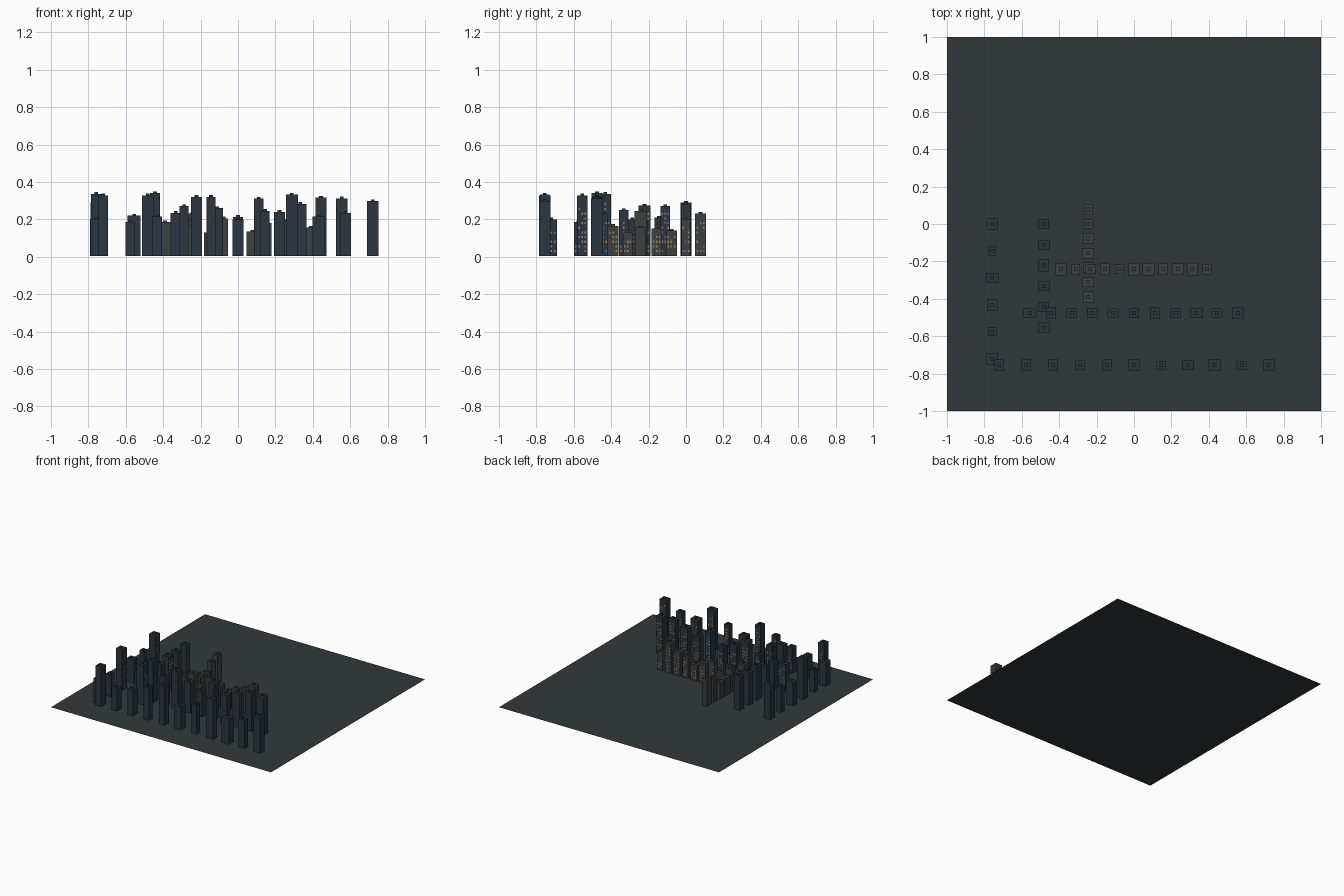
import bpy, bmesh, random
from mathutils import Matrix, Vector

if "Cube" in bpy.data.objects:
    bpy.data.objects.remove(bpy.data.objects["Cube"])

random.seed(7)


def material(name, r, g, b):
    m = bpy.data.materials.new(name)
    m.diffuse_color = (r, g, b, 1)
    m.use_nodes = True
    m.node_tree.nodes["Principled BSDF"].inputs["Base Color"].default_value = m.diffuse_color
    return m


GROUND = material("ground_grey", 0.031, 0.039, 0.043)
BLUE = material("tower_blue_grey", 0.024, 0.037, 0.052)
GREY = material("tower_grey", 0.045, 0.052, 0.055)
AMBER = material("window_amber", 0.45, 0.22, 0.07)
COOL = material("window_cool", 0.12, 0.2, 0.28)


def box(bm, x, y, z, sx, sy, sz, mat=0):
    # z is the underside of the box
    r = bmesh.ops.create_cube(bm, size=1, matrix=Matrix.Translation((x, y, z + sz / 2))
                              @ Matrix.Diagonal((sx, sy, sz, 1)))
    for f in {f for v in r["verts"] for f in v.link_faces}:
        f.material_index = mat


def pane(bm, x, y, z, facing, mat):
    # Flat window just proud of the wall
    across = Vector((0, 0.004, 0)) if facing == "x" else Vector((-0.004, 0, 0))
    up, c = Vector((0, 0, 0.006)), Vector((x, y, z))
    f = bm.faces.new([bm.verts.new(c + a * across + b * up)
                      for a, b in ((-1, -1), (1, -1), (1, 1), (-1, 1))])
    f.material_index = mat


def tower(name, x, y, w, d, h, wall, facing):
    bm = bmesh.new()
    box(bm, x, y, 0.005, w, d, h - 0.005)
    # Rooftop plant unit
    box(bm, x, y, h, 0.02, 0.02, 0.009)
    # Lit windows on the wall facing the middle of the district
    span = d if facing == "x" else w
    cols = 3
    for row in range(int((h - 0.04) / 0.025)):
        for c in range(cols):
            if random.random() > 0.55:
                continue
            off = (c - 1) * span * 0.3
            z = 0.03 + row * 0.025
            mat = 1 if random.random() < 0.55 else 2
            if facing == "x":
                pane(bm, x + w / 2 + 0.0008, y + off, z, facing, mat)
            else:
                pane(bm, x + off, y + d / 2 + 0.0008, z, facing, mat)
    me = bpy.data.meshes.new(name)
    bm.to_mesh(me)
    bm.free()
    for m in (wall, AMBER, COOL):
        me.materials.append(m)
    bpy.context.collection.objects.link(bpy.data.objects.new(name, me))


# Ground sheet
bpy.ops.mesh.primitive_plane_add(size=2)
ground = bpy.context.object
ground.name = "ground"
ground.data.materials.append(GROUND)

# Each tower is width, depth, height
inner_row = [(.058, .065, .185), (.045, .055, .17), (.055, .05, .2), (.05, .06, .13),
             (.048, .05, .205), (.058, .065, .17), (.063, .065, .135), (.048, .06, .18),
             (.063, .06, .2), (.055, .065, .245), (.05, .055, .155)]
middle_row = [(.07, .05, .22), (.055, .06, .34), (.055, .055, .235), (.06, .055, .32),
              (.06, .05, .26), (.055, .055, .213), (.05, .065, .31), (.06, .055, .24),
              (.065, .055, .283), (.06, .05, .317), (.06, .065, .312)]
outer_row = [(.052, .06, .328), (.05, .06, .185), (.05, .06, .215), (.048, .05, .27),
             (.048, .06, .32), (.06, .06, .198), (.048, .045, .245), (.065, .05, .333),
             (.068, .06, .215), (.055, .045, .235), (.06, .06, .298)]
outer_column = [(.06, .06, .29), (.043, .048, .21), (.065, .05, .2),
                (.058, .06, .336), (.045, .048, .185), (.063, .063, .2)]
middle_column = [(.055, .055, .28), (.065, .05, .27), (.055, .065, .273),
                 (.065, .05, .25), (.055, .055, .23), (.062, .055, .328)]
inner_column = [(.045, .06, .23), (.045, .05, .2), (.06, .06, .14), (.062, .055, .15),
                (.058, .055, .19), (.062, .05, .13), (.06, .06, .165)]

# Rows run along x, centred, at a fixed y
for label, towers, y, step, wall in (("inner", inner_row, -.242, .078, GREY),
                                     ("middle", middle_row, -.476, .111, BLUE),
                                     ("outer", outer_row, -.755, .144, BLUE)):
    for i, (w, d, h) in enumerate(towers):
        tower(f"{label}_row_tower_{i + 1}", (i - 5) * step, y, w, d, h, wall, "y")

# Columns run towards the front at a fixed x
for label, towers, x, y0, step, wall in (
        ("inner", inner_column, -.244, .078, .078, GREY),
        ("middle", middle_column, -.482, 0, .111, BLUE),
        ("outer", outer_column, -.758, 0, .144, BLUE)):
    for i, (w, d, h) in enumerate(towers):
        tower(f"{label}_column_tower_{i + 1}", x, y0 - i * step, w, d, h, wall, "x")
